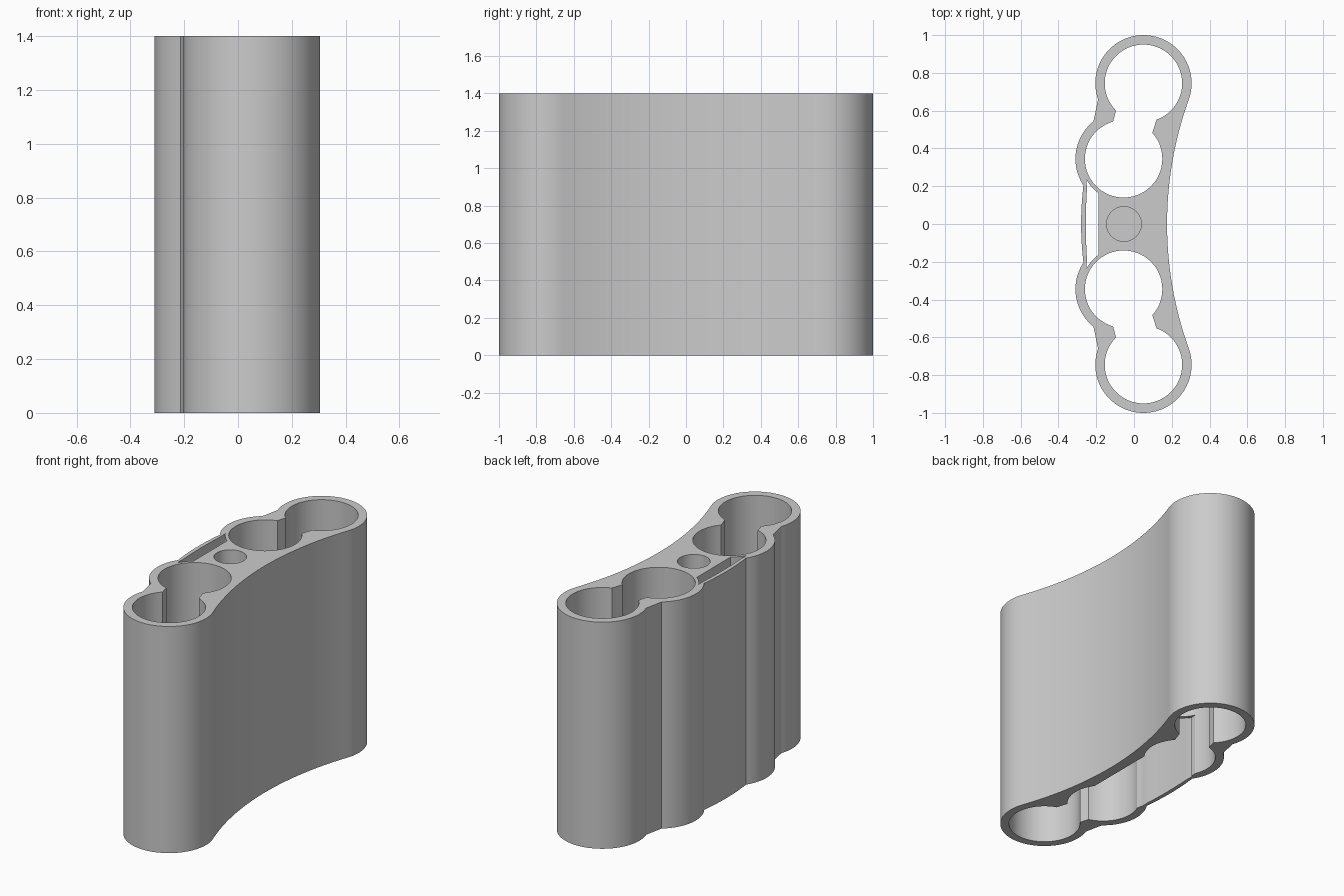
import bpy, bmesh
from math import atan2, cos, sin, hypot, pi, radians

cube = bpy.data.objects.get("Cube")
if cube:
    bpy.data.objects.remove(cube)

HEIGHT = 1.4
WEB_BOTTOM = 0.39
END = (0.05, 0.745)      # centre of an end tube
SIDE = (-0.055, 0.345)   # centre of an inner tube
OUTER, INNER = 0.255, 0.205

mat = bpy.data.materials.new("grey")
mat.diffuse_color = (0.6, 0.6, 0.6, 1)
mat.use_nodes = True
mat.node_tree.nodes["Principled BSDF"].inputs["Base Color"].default_value = (0.6, 0.6, 0.6, 1)


def arc(centre, radius, start, stop, ccw=True, steps=32):
    """Arc from the direction of point start to the direction of point stop."""
    a = atan2(start[1] - centre[1], start[0] - centre[0])
    b = atan2(stop[1] - centre[1], stop[0] - centre[0])
    if ccw and b <= a:
        b += 2 * pi
    if not ccw and b >= a:
        b -= 2 * pi
    return [(centre[0] + radius * cos(a + (b - a) * i / steps),
             centre[1] + radius * sin(a + (b - a) * i / steps)) for i in range(steps + 1)]


def mirror(points):
    return [(x, -y) for x, y in reversed(points)]


def bow(x_mid, x_end, y_end, steps=12):
    """Shallow curve running from +y to -y."""
    ts = [1 - 2 * i / steps for i in range(steps + 1)]
    return [(x_mid + (x_end - x_mid) * t * t, y_end * t) for t in ts]


def prism(name, points, z0, z1):
    bm = bmesh.new()
    face = bm.faces.new([bm.verts.new((x, y, z0)) for x, y in points])
    ext = bmesh.ops.extrude_face_region(bm, geom=[face])
    top = [g for g in ext["geom"] if isinstance(g, bmesh.types.BMVert)]
    bmesh.ops.translate(bm, vec=(0, 0, z1 - z0), verts=top)
    bmesh.ops.recalc_face_normals(bm, faces=bm.faces)
    mesh = bpy.data.meshes.new(name)
    bm.to_mesh(mesh)
    bm.free()
    mesh.materials.append(mat)
    obj = bpy.data.objects.new(name, mesh)
    bpy.context.scene.collection.objects.link(obj)
    return obj


# Outer wall: concave right side tangent to both end tubes, scalloped left side
R = 1.945
tangent = (0.29, 0.659)
half = arc(END, OUTER, tangent, (-0.19, 0.66), steps=48)
half += arc(SIDE, OUTER, (-0.215, 0.545), (-0.267, 0.205), steps=24)
concave = arc((0.175 + R, 0), R, (tangent[0], -tangent[1]), tangent, ccw=False, steps=40)
outline = half + bow(-0.28, -0.268, 0.2)[1:-1] + mirror(half) + concave[1:-1]
body = prism("holder_body", outline, 0, HEIGHT)

# Twin-tube openings joined by a narrow neck
opening = arc(END, INNER, (0.12, 0.55), (-0.095, 0.6), steps=48)
opening += arc(SIDE, INNER, (-0.11, 0.54), (0.1, 0.485), steps=48)

# Narrow slot between the thin left wall and the web
gap = INNER + 0.02
slot_end = arc(SIDE, gap, (-0.25, 0.235), (-0.19, 0.163), steps=8)
slot = bow(-0.255, -0.247, 0.215)[1:-1]
slot = slot[::-1] + slot_end + mirror(slot_end)

# Cavity beneath the web, and the blind hole in its top
cavity = bow(-0.255, -0.238, 0.3) + [(0.11, -0.3), (0.11, 0.3)]
hole = arc((-0.053, 0), 0.092, (1, 0), (1, 0), steps=40)[:-1]

cutters = [
    prism("back_opening_cutter", opening, -0.1, HEIGHT + 0.1),
    prism("front_opening_cutter", mirror(opening), -0.1, HEIGHT + 0.1),
    prism("slot_cutter", slot, -0.1, HEIGHT + 0.1),
    prism("cavity_cutter", cavity, -0.1, WEB_BOTTOM),
    prism("hole_cutter", hole, HEIGHT - 0.4, HEIGHT + 0.1),
]
for cutter in cutters:
    cutter.hide_render = True
    mod = body.modifiers.new(cutter.name, "BOOLEAN")
    mod.operation = "DIFFERENCE"
    mod.solver = "EXACT"
    mod.object = cutter

# Bake the cuts and drop the cutters
bpy.context.view_layer.update()
graph = bpy.context.evaluated_depsgraph_get()
cut_mesh = bpy.data.meshes.new_from_object(body.evaluated_get(graph))
body.modifiers.clear()
body.data = cut_mesh
for cutter in cutters:
    bpy.data.objects.remove(cutter)

bpy.ops.object.select_all(action="DESELECT")
body.select_set(True)
bpy.context.view_layer.objects.active = body
bpy.ops.object.shade_smooth_by_angle(angle=radians(25))
